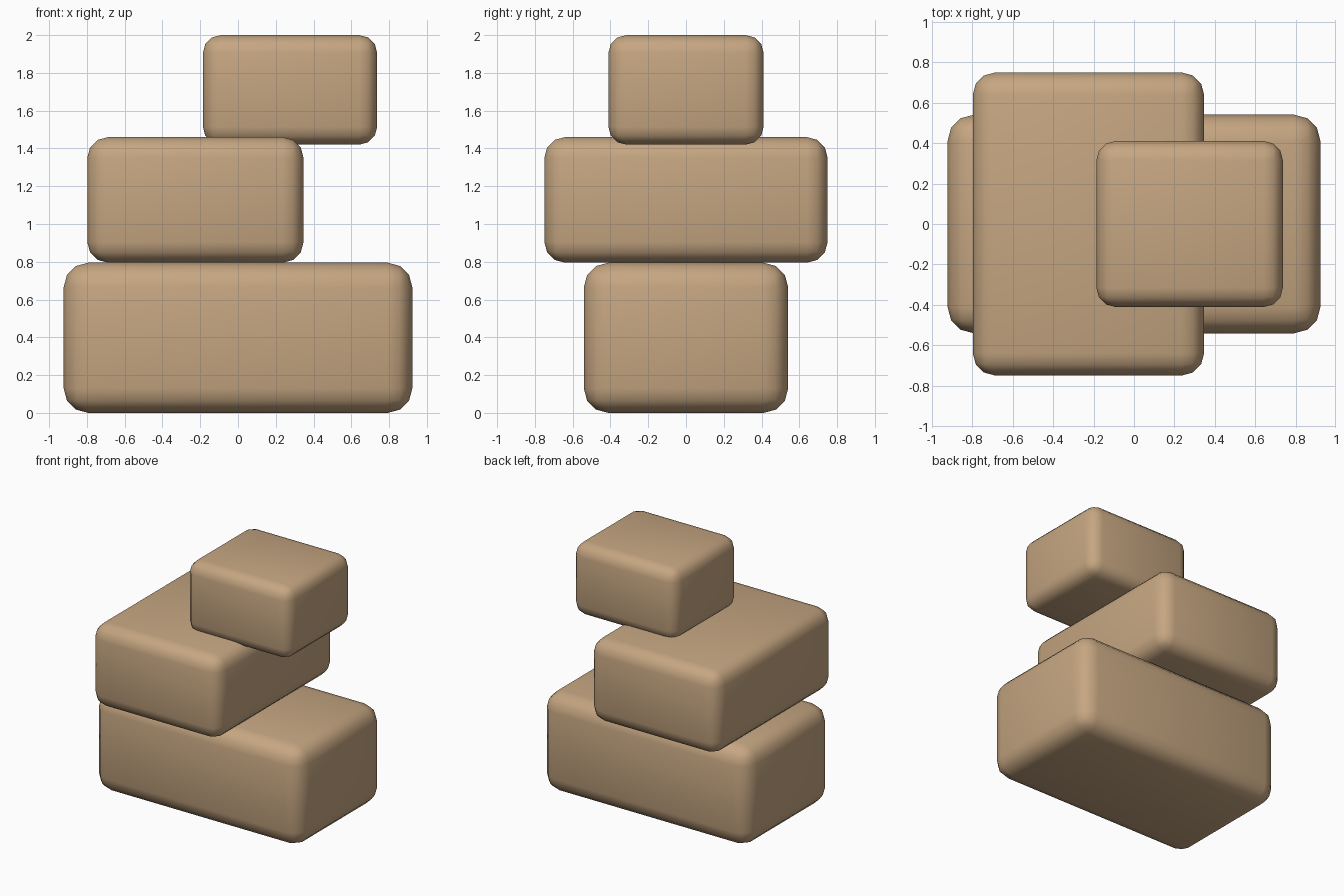
import bpy

if "Cube" in bpy.data.objects:
    bpy.data.objects.remove(bpy.data.objects["Cube"])

mat = bpy.data.materials.new("tan_stone")
mat.diffuse_color = (0.56, 0.38, 0.22, 1)
mat.use_nodes = True
mat.node_tree.nodes["Principled BSDF"].inputs["Base Color"].default_value = mat.diffuse_color


def block(name, lo, hi, bevel):
    """Rounded block spanning two opposite corners."""
    centre = [(a + b) / 2 for a, b in zip(lo, hi)]
    bpy.ops.mesh.primitive_cube_add(size=1, location=centre)
    ob = bpy.context.object
    ob.name = name
    ob.scale = [b - a for a, b in zip(lo, hi)]
    bpy.ops.object.transform_apply(location=False, rotation=False, scale=True)
    mod = ob.modifiers.new("rounded_edges", 'BEVEL')
    mod.width = bevel
    mod.segments = 3
    bpy.ops.object.shade_smooth()
    ob.data.materials.append(mat)
    return ob


# Three stacked blocks, each offset from the one below
block("bottom_block", (-0.923, -0.541, 0.0), (0.923, 0.541, 0.795), 0.13)
block("middle_block", (-0.798, -0.75, 0.795), (0.347, 0.75, 1.46), 0.11)
block("top_block", (-0.186, -0.411, 1.42), (0.737, 0.411, 2.0), 0.095)
